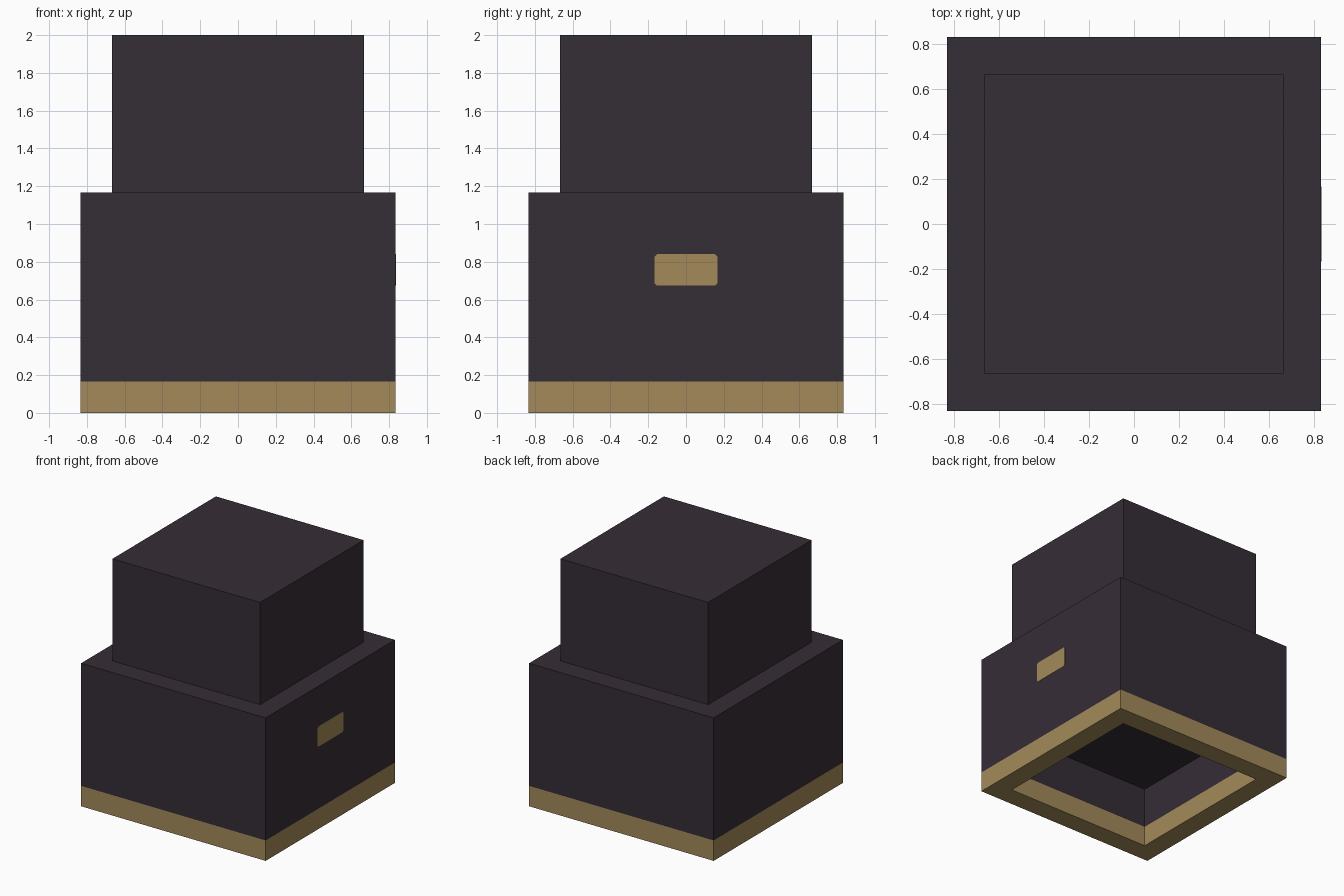
import bpy
import bmesh
from mathutils import Vector

cube = bpy.data.objects.get("Cube")
if cube:
    bpy.data.objects.remove(cube, do_unlink=True)

U = 1 / 6                      # design grid unit
OUTER, INNER = 5 * U, 4 * U    # half widths


def make_material(name, rgb):
    mat = bpy.data.materials.new(name)
    mat.use_nodes = True
    color = (*rgb, 1)
    mat.diffuse_color = color
    bsdf = next(n for n in mat.node_tree.nodes if n.type == 'BSDF_PRINCIPLED')
    bsdf.inputs["Base Color"].default_value = color
    return mat


dark = make_material("dark plum", (0.036, 0.026, 0.037))
gold = make_material("antique gold", (0.366, 0.254, 0.100))


def finish(name, bm, mat):
    mesh = bpy.data.meshes.new(name)
    bm.to_mesh(mesh)
    bm.free()
    mesh.materials.append(mat)
    obj = bpy.data.objects.new(name, mesh)
    bpy.context.collection.objects.link(obj)
    return obj


def square_shell(name, profile, mat, cap_start=False, cap_end=False):
    """Sweep a (half width, height) profile around a square."""
    bm = bmesh.new()
    corners = [(-1, -1), (1, -1), (1, 1), (-1, 1)]
    rings = [[bm.verts.new((x * r, y * r, z)) for x, y in corners]
             for r, z in profile]
    for low, high in zip(rings, rings[1:]):
        for i in range(4):
            j = (i + 1) % 4
            bm.faces.new((low[i], low[j], high[j], high[i]))
    if cap_start:
        bm.faces.new(rings[0][::-1])
    if cap_end:
        bm.faces.new(rings[-1])
    return finish(name, bm, mat)


# Gold rim: inner wall, underside and outer wall
square_shell("rim_band", [(INNER, U), (INNER, 0), (OUTER, 0), (OUTER, U)], gold)

# Hollow recess above the rim
square_shell("inner_recess", [(INNER, 3 * U), (INNER, U)], dark, cap_start=True)

# Wide lower body with its top ledge
square_shell("lower_body", [(OUTER, U), (OUTER, 7 * U), (INNER, 7 * U)], dark)

# Narrower upper block
square_shell("upper_block", [(INNER, 7 * U), (INNER, 2)], dark, cap_end=True)

# Gold plate with clipped corners on the left side
bm = bmesh.new()
bmesh.ops.create_cube(bm, size=1)
bmesh.ops.scale(bm, vec=Vector((0.004, 2 * U, U)), verts=bm.verts)
edges = [e for e in bm.edges
         if abs(e.verts[0].co.x - e.verts[1].co.x) > 0.001]
bmesh.ops.bevel(bm, geom=edges, offset=0.013, segments=1, affect='EDGES')
bmesh.ops.translate(bm, vec=Vector((OUTER, 0, 4.54 * U)), verts=bm.verts)
finish("side_plate", bm, gold)
